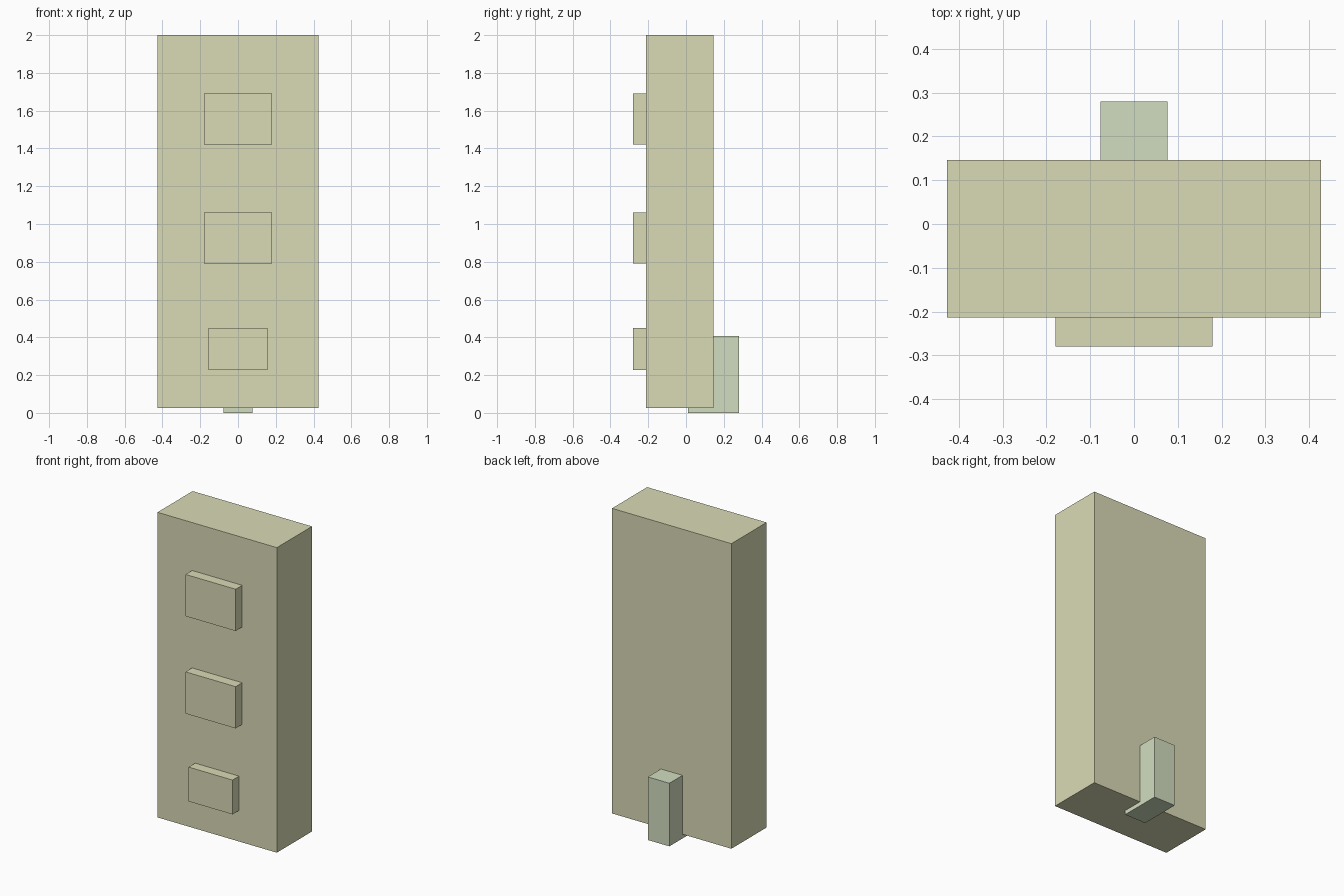
import bpy
import bmesh
from mathutils import Vector

if "Cube" in bpy.data.objects:
    bpy.data.objects.remove(bpy.data.objects["Cube"])


def material(name, color):
    mat = bpy.data.materials.new(name)
    mat.diffuse_color = (*color, 1)
    mat.use_nodes = True
    mat.node_tree.nodes["Principled BSDF"].inputs["Base Color"].default_value = mat.diffuse_color
    return mat


def box(name, x, y, z, mat):
    """Flat-faced box from (min, max) ranges on each axis."""
    bm = bmesh.new()
    bmesh.ops.create_cube(bm, size=1)
    lo, hi = Vector((x[0], y[0], z[0])), Vector((x[1], y[1], z[1]))
    bmesh.ops.scale(bm, vec=hi - lo, verts=bm.verts)
    bmesh.ops.translate(bm, vec=(lo + hi) / 2, verts=bm.verts)
    mesh = bpy.data.meshes.new(name)
    bm.to_mesh(mesh)
    bm.free()
    mesh.materials.append(mat)
    obj = bpy.data.objects.new(name, mesh)
    bpy.context.collection.objects.link(obj)
    return obj


cream = material("cream", (0.70, 0.70, 0.47))
pale_green = material("pale_green", (0.64, 0.72, 0.52))

# Tall main slab
box("body", (-0.427, 0.427), (-0.213, 0.146), (0.027, 2.0), cream)

# Raised front panels, the lowest one slightly smaller
panels = [("lower", 0.157, 0.228, 0.45),
          ("middle", 0.179, 0.79, 1.06),
          ("upper", 0.179, 1.42, 1.69)]
for label, half_width, bottom, top in panels:
    box(label + "_panel", (-half_width, half_width), (-0.28, -0.213), (bottom, top), cream)

# Rear support block, reaching under the slab
box("rear_support", (-0.077, 0.077), (0.01, 0.28), (0.0, 0.408), pale_green)
